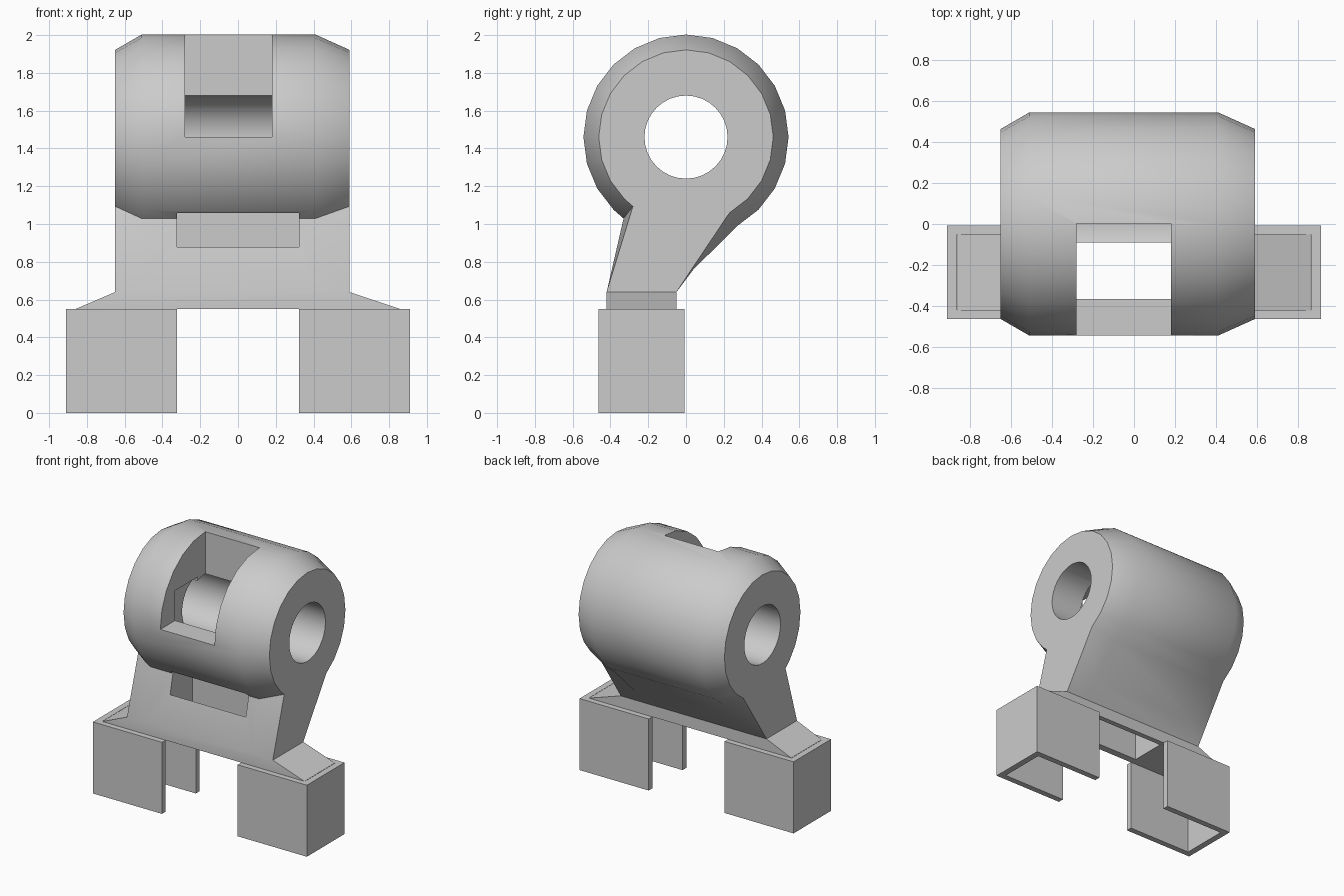
import bpy, bmesh, math

cube = bpy.data.objects.get("Cube")
if cube:
    bpy.data.objects.remove(cube, do_unlink=True)

GREY = (0.6, 0.6, 0.6, 1)
mat = bpy.data.materials.new("plain grey")
mat.use_nodes = True
mat.diffuse_color = GREY
mat.node_tree.nodes["Principled BSDF"].inputs["Base Color"].default_value = GREY

AXIS_Z = 1.46           # height of the bore axis
LEFT, RIGHT = 0.59, -0.65


def finish(name, bm):
    bmesh.ops.recalc_face_normals(bm, faces=bm.faces)
    mesh = bpy.data.meshes.new(name)
    bm.to_mesh(mesh)
    bm.free()
    mesh.materials.append(mat)
    obj = bpy.data.objects.new(name, mesh)
    bpy.context.collection.objects.link(obj)
    return obj


def loft(name, sections):
    """Skin closed rings that share a point count, and cap both ends."""
    bm = bmesh.new()
    rings = [[bm.verts.new(p) for p in ring] for ring in sections]
    for a, b in zip(rings, rings[1:]):
        for i in range(len(a)):
            j = (i + 1) % len(a)
            bm.faces.new((a[i], a[j], b[j], b[i]))
    bm.faces.new(rings[0])
    bm.faces.new(rings[-1])
    return finish(name, bm)


def box(name, x0, x1, y0, y1, z0, z1):
    ring = [(x0, y0), (x1, y0), (x1, y1), (x0, y1)]
    return loft(name, [[(x, y, z) for x, y in ring] for z in (z0, z1)])


def boolean(obj, other, operation):
    mod = obj.modifiers.new(operation.title(), "BOOLEAN")
    mod.operation, mod.solver, mod.object = operation, "EXACT", other
    bpy.context.view_layer.objects.active = obj
    bpy.ops.object.modifier_apply(modifier=mod.name)
    bpy.data.objects.remove(other, do_unlink=True)


def profile(x, radius, knee):
    """Barrel arc running down into the slanted neck."""
    angles = list(range(-60, 226, 15)) + [232.5]
    pts = [(x, radius * math.cos(math.radians(a)),
            AXIS_Z + radius * math.sin(math.radians(a))) for a in angles]
    return pts + [(x, -0.42, 0.64), (x, -0.05, 0.64), (x, knee, 0.76)]


# Barrel with tapered ends, blended into the neck
body = loft("hinge_body", [profile(RIGHT, 0.462, 0.03), profile(-0.51, 0.543, 0.04),
                           profile(0.41, 0.543, 0.04), profile(LEFT, 0.462, 0.03)])

# Sloped foot under the neck
foot = loft("foot", [[(x0, -0.42, z), (x1, -0.42, z), (x1, -0.05, z), (x0, -0.05, z)]
                     for x0, x1, z in ((-0.86, 0.86, 0.55), (RIGHT, LEFT, 0.64))])
boolean(body, foot, "UNION")

# Bore, front notch and vertical slot
bore = loft("bore", [[(x, 0.22 * math.cos(k * math.pi / 16),
                       AXIS_Z + 0.22 * math.sin(k * math.pi / 16)) for k in range(32)]
                     for x in (-1, 1)])
boolean(body, bore, "DIFFERENCE")
boolean(body, box("notch", -0.28, 0.18, -0.8, 0.003, AXIS_Z, 2.3), "DIFFERENCE")
boolean(body, box("slot", -0.322, 0.322, -0.365, -0.09, 0.4, 1.69), "DIFFERENCE")

# Legs: channels open below and toward the middle
parts = [body]
for side, name in ((1, "left_leg"), (-1, "right_leg")):
    outer, wall, inner = 0.91 * side, 0.862 * side, 0.322 * side
    outline = [(inner, -0.463), (outer, -0.463), (outer, -0.007), (inner, -0.007),
               (inner, -0.052), (wall, -0.052), (wall, -0.418), (inner, -0.418)]
    parts.append(loft(name, [[(x, y, z) for x, y in outline] for z in (0, 0.55)]))

for obj in parts:
    bpy.ops.object.select_all(action="DESELECT")
    obj.select_set(True)
    bpy.context.view_layer.objects.active = obj
    bpy.ops.object.shade_smooth_by_angle(angle=math.radians(35))
